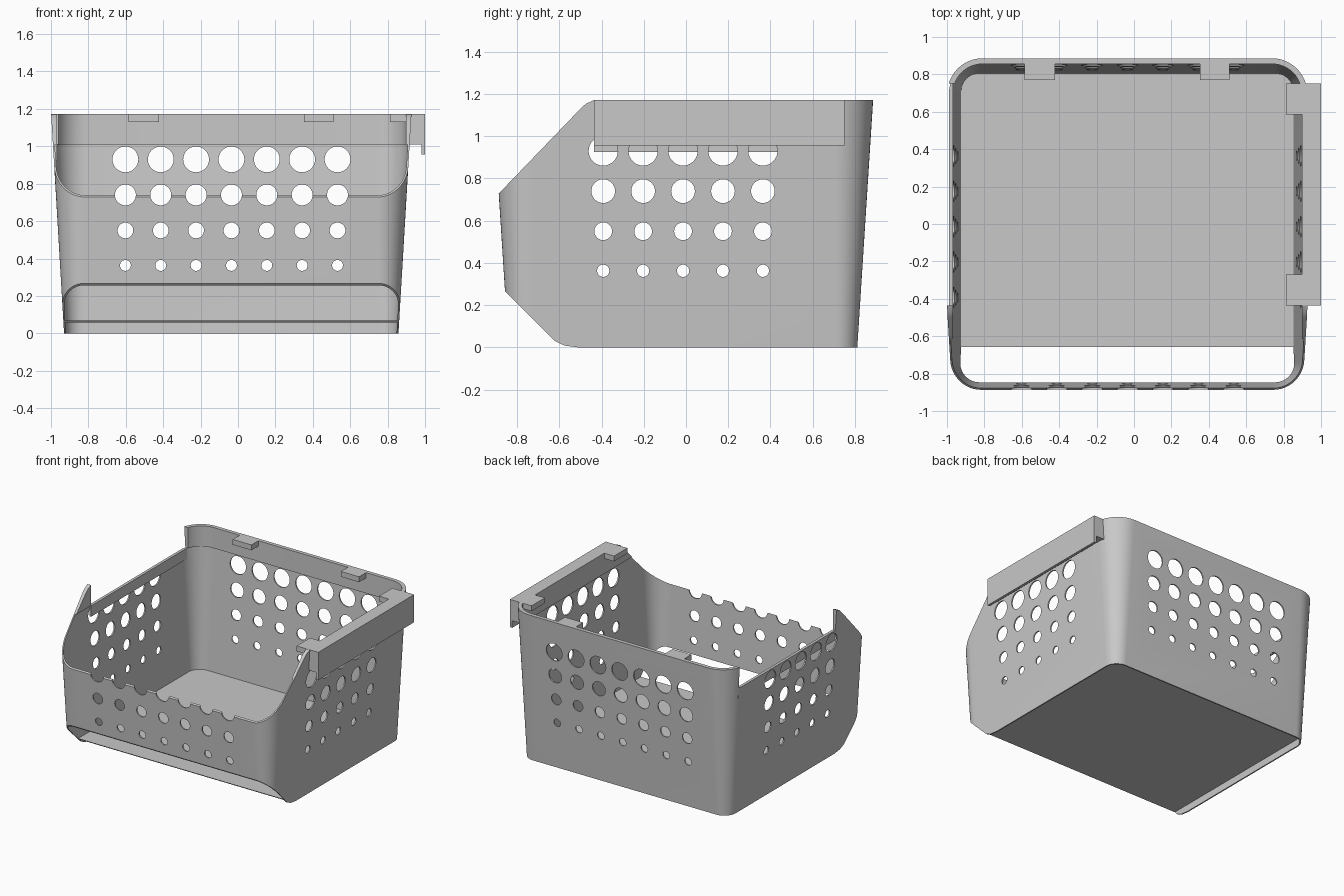
import bpy, bmesh, math
from mathutils import Matrix

default = bpy.data.objects.get("Cube")
if default:
    bpy.data.objects.remove(default, do_unlink=True)

grey = bpy.data.materials.new("plain grey plastic")
grey.use_nodes = True
colour = (0.58, 0.58, 0.58, 1)
grey.diffuse_color = colour
grey.node_tree.nodes["Principled BSDF"].inputs["Base Color"].default_value = colour

CX, CY, TOP = -0.036, -0.0145, 1.172
WALL, BAND, STEP = 0.01, 0.03, 1.01
NOTCH = (-0.435, 0.75)


def finish(bm, name):
    bmesh.ops.recalc_face_normals(bm, faces=bm.faces)
    mesh = bpy.data.meshes.new(name)
    bm.to_mesh(mesh)
    bm.free()
    mesh.materials.append(grey)
    ob = bpy.data.objects.new(name, mesh)
    bpy.context.collection.objects.link(ob)
    return ob


def box(name, x, y, z):
    bm = bmesh.new()
    bmesh.ops.create_cube(bm, size=1)
    for v in bm.verts:
        v.co = [r[0] if c < 0 else r[1] for c, r in zip(v.co, (x, y, z))]
    return finish(bm, name)


def prism(name, profile, x0, x1):
    """Extrude a (y, z) profile along x."""
    bm = bmesh.new()
    face = bm.faces.new([bm.verts.new((x0, y, z)) for y, z in profile])
    new = bmesh.ops.extrude_face_region(bm, geom=[face])["geom"]
    verts = [g for g in new if isinstance(g, bmesh.types.BMVert)]
    bmesh.ops.translate(bm, verts=verts, vec=(x1 - x0, 0, 0))
    return finish(bm, name)


def ring(bm, z, inset):
    """Rounded rectangle that widens with height."""
    f = z / TOP
    hx, hy = 0.894 + 0.069 * f - inset, 0.8255 + 0.075 * f - inset
    r = 0.1 + 0.09 * f - inset
    verts, n = [], 12
    for k, (sx, sy) in enumerate(((1, 1), (-1, 1), (-1, -1), (1, -1))):
        for i in range(n + 1):
            a = math.pi / 2 * (k + i / n)
            verts.append(bm.verts.new((CX + sx * (hx - r) + r * math.cos(a),
                                       CY + sy * (hy - r) + r * math.sin(a), z)))
    return verts


def cut(ob, cutter, operation):
    mod = ob.modifiers.new("cut", "BOOLEAN")
    mod.operation, mod.solver, mod.object = operation, "EXACT", cutter
    bpy.context.view_layer.objects.active = ob
    bpy.ops.object.modifier_apply(modifier=mod.name)
    bpy.data.objects.remove(cutter, do_unlink=True)


# Tapered shell: skirt under a raised thin floor, thicker upright band at the rim
bm = bmesh.new()
rings = [ring(bm, z, t) for z, t in ((0.058, WALL), (0, WALL), (0, 0), (TOP, 0),
                                     (TOP, BAND), (STEP, BAND - 0.01),
                                     (STEP, WALL), (0.068, WALL))]
for a, b in zip(rings, rings[1:]):
    for i in range(len(a)):
        j = (i + 1) % len(a)
        bm.faces.new((a[i], a[j], b[j], b[i]))
bm.faces.new(rings[0])
bm.faces.new(rings[-1])
basket = finish(bm, "basket")

# Sloped front openings, above and below the low front wall
side = [(1.2, -0.2), (-0.5, -0.2), (-0.5, -0.001), (-0.575, 0.009), (-0.62, 0.03),
        (-1.0, 0.41), (-1.0, 0.61), (-0.885, 0.73), (-0.5, 1.13), (-0.475, 1.153),
        (-0.436, 1.171), (-0.435, 1.4), (1.2, 1.4)]
cut(basket, prism("side_profile", side, -1.3, 1.3), "INTERSECT")

# Notch in one side where a neighbour hooks on
cut(basket, box("notch", (-1.2, -0.85), NOTCH, (STEP, 1.4)), "DIFFERENCE")


# Rows of holes that shrink towards the floor
def holes(name, axis, first, count):
    bm = bmesh.new()
    turn = Matrix.Rotation(math.pi / 2, 4, "X" if axis == 1 else "Y")
    for z, r in ((0.93, 0.069), (0.74, 0.056), (0.55, 0.042), (0.363, 0.029)):
        for i in range(count):
            u = first + i * 0.189
            place = (u, 0, z) if axis == 1 else (0, u, z)
            bmesh.ops.create_cone(bm, cap_ends=True, segments=32, radius1=r, radius2=r,
                                  depth=3, matrix=Matrix.Translation(place) @ turn)
    return finish(bm, name)


cut(basket, holes("back_holes", 1, -0.602, 7), "DIFFERENCE")
cut(basket, holes("side_holes", 0, -0.392, 5), "DIFFERENCE")

bpy.ops.object.select_all(action="DESELECT")
basket.select_set(True)
bpy.context.view_layer.objects.active = basket
bpy.ops.object.shade_smooth_by_angle(angle=math.radians(30))

# Inner rail against the wall below the notch
box("notch_rail", (-0.98, -0.967), NOTCH, (0.925, STEP))

# Side hook: block over the rim and a hanging outer plate
box("hook_block", (0.9, 0.985), NOTCH, (STEP, TOP))
box("hook_plate", (0.98, 1.0), NOTCH, (0.955, TOP))

# Stacking tabs
for i, y in enumerate(((-0.435, -0.27), (0.586, 0.75))):
    box(f"side_tab_{i + 1}", (0.812, 0.905), y, (1.13, TOP))
for i, x in enumerate(((-0.585, -0.423), (0.352, 0.51))):
    box(f"back_tab_{i + 1}", x, (0.77, 0.865), (1.13, TOP))
